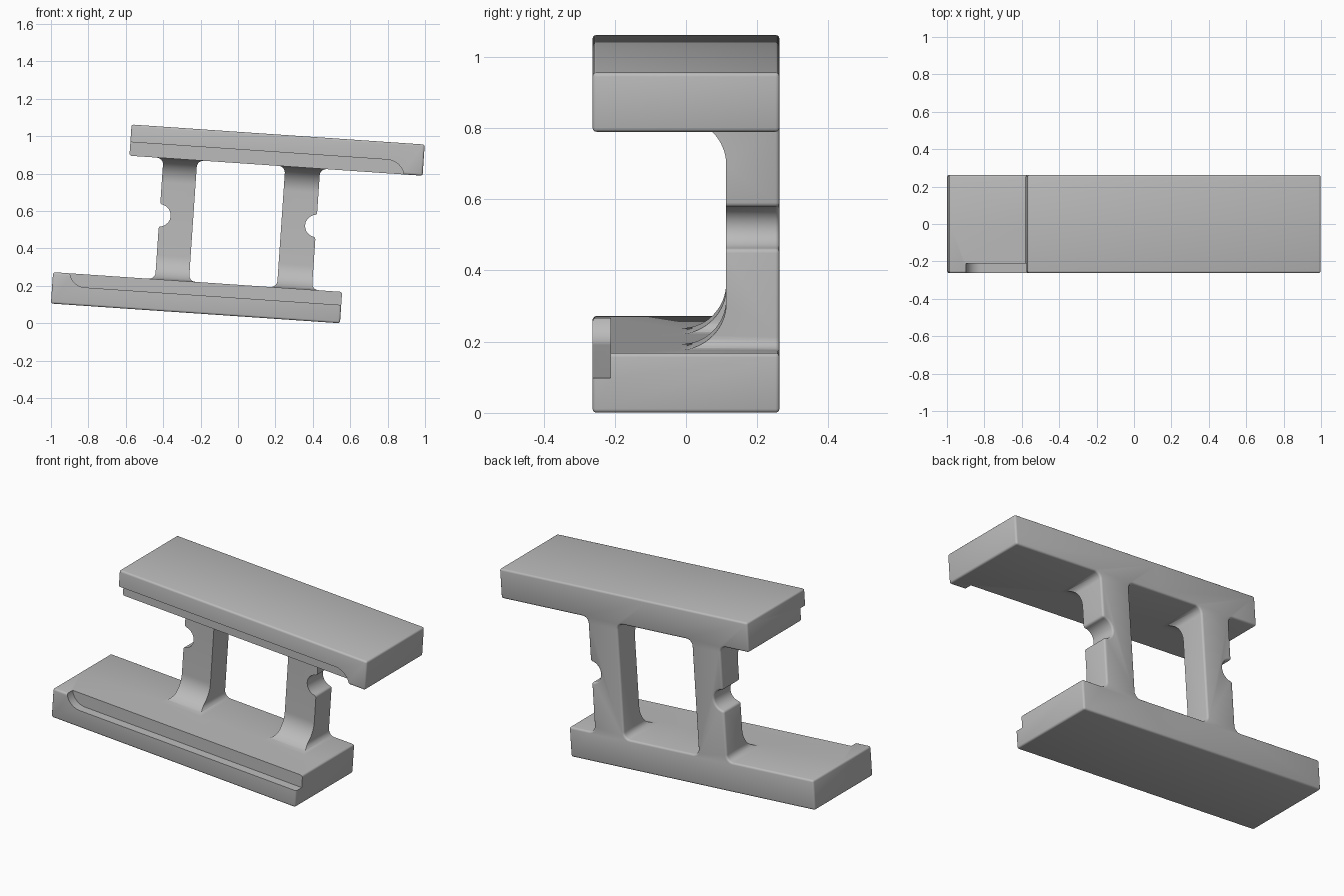
import bpy, bmesh
from math import sin, cos, pi, radians
from mathutils import Matrix

cube = bpy.data.objects.get("Cube")
if cube:
    bpy.data.objects.remove(cube, do_unlink=True)

# Main dimensions, before the frame is tilted
DEPTH = 0.2625                   # half depth
LOW_BOTTOM, LOW_TOP = 0.037, 0.205
HIGH_BOTTOM, HIGH_TOP = 0.854, 1.021
MID = 0.547                      # notch height
FILLET, NOTCH, GUSSET = 0.035, 0.06, 0.13
POST_FRONT, GROOVE_BACK = 0.113, -0.212
TILT = radians(3.9)


def arc(cx, cz, r, start, end, steps):
    angles = [radians(start + (end - start) * i / steps) for i in range(steps + 1)]
    return [(cx + r * cos(a), cz + r * sin(a)) for a in angles]


def make_object(name, bm):
    bmesh.ops.recalc_face_normals(bm, faces=bm.faces)
    mesh = bpy.data.meshes.new(name)
    bm.to_mesh(mesh)
    bm.free()
    obj = bpy.data.objects.new(name, mesh)
    bpy.context.collection.objects.link(obj)
    return obj


def extrude(bm, offset):
    result = bmesh.ops.extrude_face_region(bm, geom=bm.faces[:])
    verts = [v for v in result["geom"] if isinstance(v, bmesh.types.BMVert)]
    bmesh.ops.translate(bm, verts=verts, vec=offset)


def prism(name, points, offset):
    bm = bmesh.new()
    bm.faces.new([bm.verts.new(p) for p in points])
    extrude(bm, offset)
    return make_object(name, bm)


def half_outline(side, low_end, high_end, outer, inner):
    """Half of the frame: lower beam, notched post, upper beam, half the window."""
    f = FILLET
    points = [(0, LOW_BOTTOM), (low_end, LOW_BOTTOM), (low_end, LOW_TOP)]
    points += arc(outer + f, LOW_TOP + f, f, 270, 180, 6)
    points += arc(outer, MID, NOTCH, 270, 90, 10)
    points += arc(outer + f, HIGH_BOTTOM - f, f, 180, 90, 6)
    points += [(high_end, HIGH_BOTTOM), (high_end, HIGH_TOP), (0, HIGH_TOP), (0, HIGH_BOTTOM)]
    points += arc(inner - f, HIGH_BOTTOM - f, f, 90, 0, 6)
    points += arc(inner - f, LOW_TOP + f, f, 0, -90, 6)
    points.append((0, LOW_TOP))
    return [(side * x, -DEPTH, z) for x, z in points]


# Frame: both beams and both posts as one bevelled slab
bm = bmesh.new()
for outline in (half_outline(-1, 1.005, 0.64, 0.458, 0.277),
                half_outline(1, 0.544, 0.931, 0.382, 0.195)):
    bm.faces.new([bm.verts.new(p) for p in outline])
bmesh.ops.remove_doubles(bm, verts=bm.verts, dist=0.0001)
bmesh.ops.recalc_face_normals(bm, faces=bm.faces)
extrude(bm, (0, 2 * DEPTH, 0))
bmesh.ops.recalc_face_normals(bm, faces=bm.faces)
sharp = [e for e in bm.edges if e.calc_face_angle(0) > radians(40)]
bmesh.ops.bevel(bm, geom=sharp, offset=0.011, segments=3, profile=0.5, affect='EDGES')
frame = make_object("tilted_frame", bm)

# Bay cutter: sets the posts back and leaves curved gussets
bay = [(-0.5, HIGH_BOTTOM), (-0.5, LOW_TOP)]
bay += arc(POST_FRONT - GUSSET, LOW_TOP + GUSSET, GUSSET, 270, 360, 16)
bay += arc(POST_FRONT - GUSSET, HIGH_BOTTOM - GUSSET, GUSSET, 0, 90, 16)
cutters = [prism("bay_cutter", [(-1.5, y, z) for y, z in bay], (3, 0, 0))]

# Groove cutters: rounded rebates along the facing front edges of the beams
low_groove = arc(-0.831, 0.22, 0.085, 180, 270, 12)
low_groove += [(1.5, 0.135), (1.5, MID), (-0.916, MID)]
high_groove = arc(0.738, 0.832, 0.095, 0, 90, 12)
high_groove += [(-1.5, 0.927), (-1.5, MID), (0.833, MID)]
for name, outline in (("low_groove_cutter", low_groove), ("high_groove_cutter", high_groove)):
    cutters.append(prism(name, [(x, -0.4, z) for x, z in outline], (0, GROOVE_BACK + 0.4, 0)))

for cutter in cutters:
    cutter.hide_render = True
    cut = frame.modifiers.new(cutter.name, 'BOOLEAN')
    cut.operation = 'DIFFERENCE'
    cut.solver = 'EXACT'
    cut.object = cutter

# Apply the cuts, tilt the frame and drop the cutters
bpy.context.view_layer.update()
graph = bpy.context.evaluated_depsgraph_get()
mesh = bpy.data.meshes.new_from_object(frame.evaluated_get(graph))
frame.modifiers.clear()
frame.data = mesh
for cutter in cutters:
    bpy.data.objects.remove(cutter, do_unlink=True)
mesh.transform(Matrix.Rotation(TILT, 4, 'Y'))

# Plain grey finish
grey = bpy.data.materials.new("plain_grey")
grey.use_nodes = True
colour = (0.5, 0.5, 0.5, 1)
grey.diffuse_color = colour
grey.node_tree.nodes["Principled BSDF"].inputs["Base Color"].default_value = colour
mesh.materials.clear()
mesh.materials.append(grey)

bpy.ops.object.select_all(action='DESELECT')
frame.select_set(True)
bpy.context.view_layer.objects.active = frame
bpy.ops.object.shade_smooth_by_angle(angle=radians(35))
